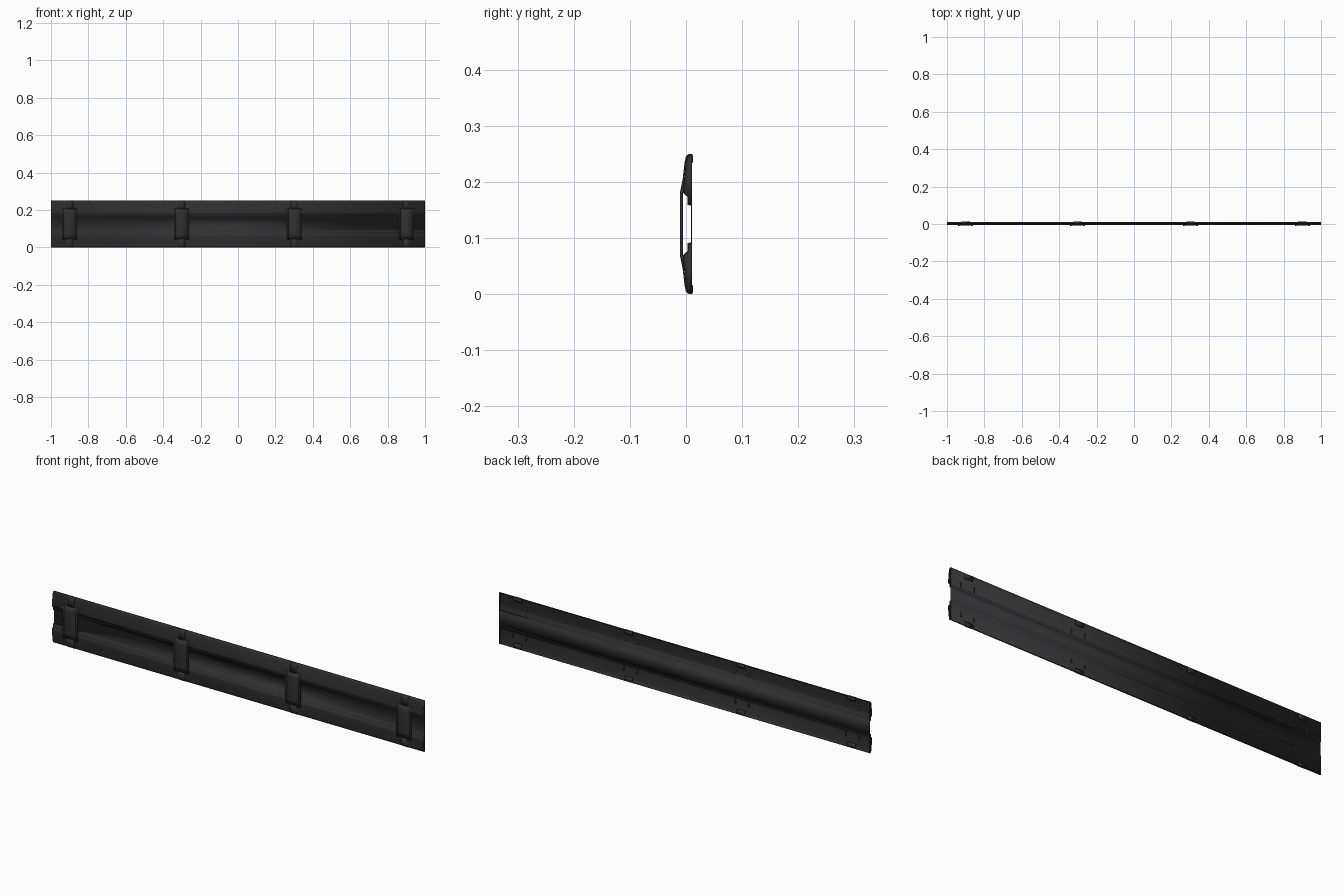
import bpy, bmesh

if "Cube" in bpy.data.objects:
    bpy.data.objects.remove(bpy.data.objects["Cube"])

ZC = 0.125  # mid height of the rail

mat = bpy.data.materials.new("dark_metal")
mat.diffuse_color = (0.03, 0.03, 0.032, 1)
mat.use_nodes = True
mat.node_tree.nodes["Principled BSDF"].inputs["Base Color"].default_value = mat.diffuse_color


def finish(name, bm, thickness=0.0):
    me = bpy.data.meshes.new(name)
    bm.to_mesh(me)
    bm.free()
    ob = bpy.data.objects.new(name, me)
    bpy.context.collection.objects.link(ob)
    me.materials.append(mat)
    if thickness:
        mod = ob.modifiers.new("thickness", "SOLIDIFY")
        mod.thickness = thickness
        mod.offset = -1
    bpy.context.view_layer.objects.active = ob
    ob.select_set(True)
    bpy.ops.object.shade_smooth_by_angle(angle=0.5)
    ob.select_set(False)
    return ob


def sheet(bm, profile, x0, x1):
    """Sweep a (y, z) profile, listed top to bottom, along x."""
    a = [bm.verts.new((x0, y, z)) for y, z in profile]
    b = [bm.verts.new((x1, y, z)) for y, z in profile]
    for i in range(len(a) - 1):
        bm.faces.new((a[i], a[i + 1], b[i + 1], b[i]))


def mirrored(half):
    return half + [(y, 2 * ZC - z) for y, z in reversed(half)]


# long rail: rolled flanges above and below a recessed flat web
flange = [(0.011, 0.250), (0.006, 0.2495), (0.003, 0.247), (0.001, 0.242),
          (-0.0005, 0.235), (-0.003, 0.210), (-0.006, 0.187), (-0.005, 0.180),
          (0.003, 0.173), (0.003, 0.159), (0.009, 0.158)]
bm = bmesh.new()
sheet(bm, mirrored(flange), -1, 1)
finish("rail", bm, 0.0018)

# flange end plates
bm = bmesh.new()
for x in (-1, 1):
    for flip in (False, True):
        pts = flange + [(0.011, 0.158)]
        vs = [bm.verts.new((x, y, 2 * ZC - z if flip else z)) for y, z in pts]
        f = bm.faces.new(vs)
        f.normal_update()
        if f.normal.x * x < 0:
            f.normal_flip()
finish("end_plates", bm, 0.002)

# straps bridging the recess, with raised edges, necks and hooks
body = mirrored([(-0.0045, 0.207), (-0.0088, 0.180)])
edge = mirrored([(-0.0055, 0.207), (-0.011, 0.180)])
neck = [(0.004, 0.2495), (0.000, 0.246), (-0.0025, 0.235), (-0.006, 0.204)]
hook = [(0.0105, 0.248), (0.0105, 0.236), (0.005, 0.228)]


def flipped(profile):
    return [(y, 2 * ZC - z) for y, z in reversed(profile)]


for i, cx in enumerate((-0.9, -0.302, 0.302, 0.9)):
    bm = bmesh.new()
    sheet(bm, body, cx - 0.038, cx + 0.038)
    for p in (neck, hook):
        w = 0.018 if p is neck else 0.022
        sheet(bm, p, cx - w, cx + w)
        sheet(bm, flipped(p), cx - w, cx + w)
    finish(f"strap_{i + 1}", bm, 0.002)

    bm = bmesh.new()
    for s in (-1, 1):
        sheet(bm, edge, cx + s * 0.036 - 0.004, cx + s * 0.036 + 0.004)
    finish(f"strap_edges_{i + 1}", bm, 0.006)
